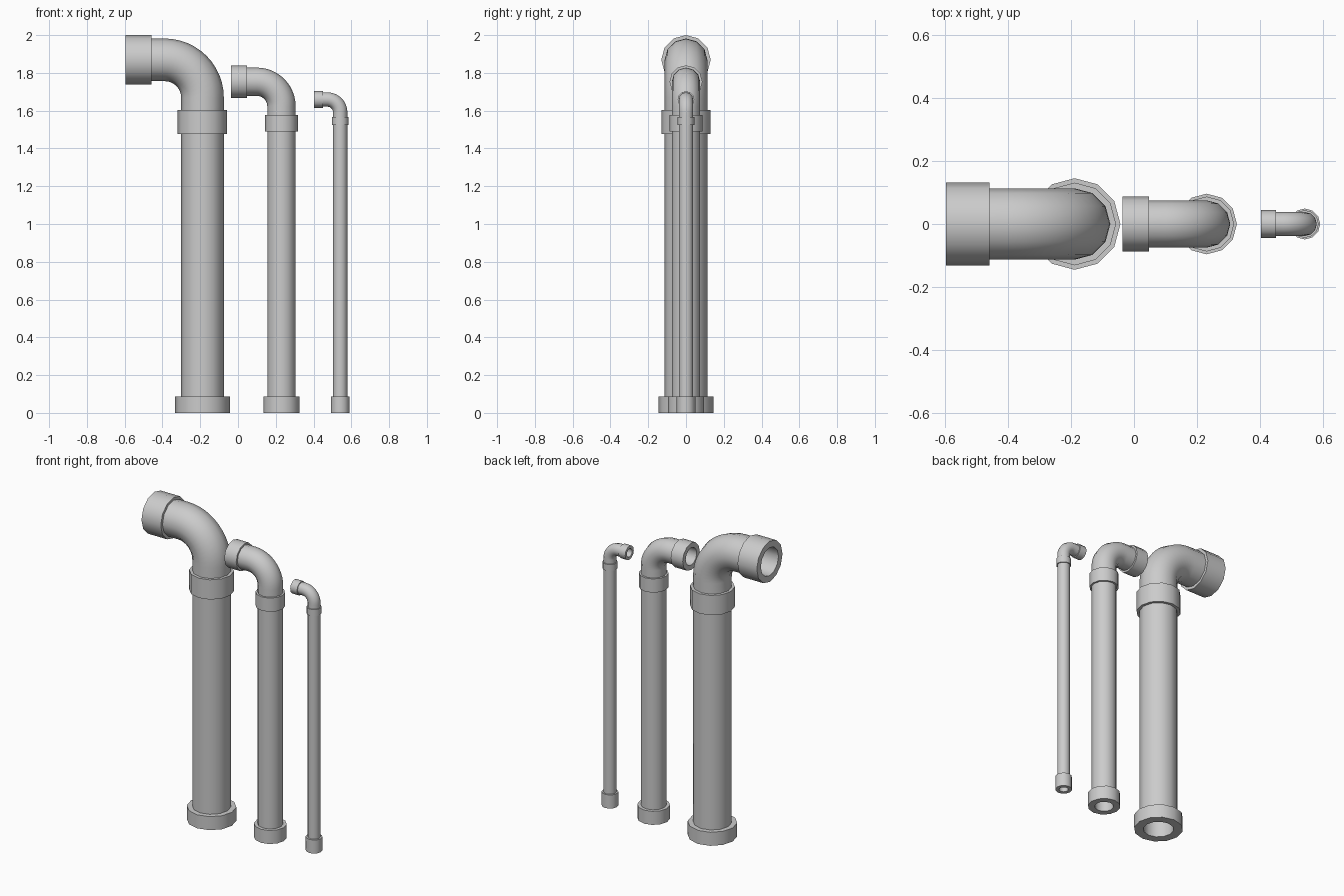
import bpy, bmesh
from math import sin, cos, pi, radians
from mathutils import Vector

SIDES = 12
BEND_STEPS = 12

cube = bpy.data.objects.get("Cube")
if cube:
    bpy.data.objects.remove(cube)

grey = bpy.data.materials.new("pipe grey")
grey.use_nodes = True
colour = (0.6, 0.6, 0.6, 1)
grey.diffuse_color = colour
grey.node_tree.nodes["Principled BSDF"].inputs["Base Color"].default_value = colour


def tube(name, path, outer, inner):
    """Hollow tube swept along (centre, turn angle) stations in the XZ plane."""
    bm = bmesh.new()

    def ring(centre, turn, radius):
        normal = Vector((cos(turn), 0, sin(turn)))
        side = Vector((0, 1, 0))
        return [bm.verts.new(centre + radius * (cos(t) * normal + sin(t) * side))
                for t in (2 * pi * i / SIDES for i in range(SIDES))]

    # Closed loop of rings: up the outside, back down the inside
    rings = [ring(c, a, outer) for c, a in path]
    rings += [ring(c, a, inner) for c, a in reversed(path)]
    for low, high in zip(rings, rings[1:] + rings[:1]):
        for i in range(SIDES):
            j = (i + 1) % SIDES
            bm.faces.new((low[i], low[j], high[j], high[i]))
    bmesh.ops.recalc_face_normals(bm, faces=bm.faces)

    mesh = bpy.data.meshes.new(name)
    bm.to_mesh(mesh)
    bm.free()
    mesh.materials.append(grey)
    obj = bpy.data.objects.new(name, mesh)
    bpy.context.collection.objects.link(obj)
    bpy.ops.object.select_all(action='DESELECT')
    obj.select_set(True)
    bpy.context.view_layer.objects.active = obj
    bpy.ops.object.shade_smooth_by_angle(angle=radians(40))


def pipe(size, x, radius, hole, base_r, collar_r, collar_z, axis_z, bend, mouth_x):
    base_top = 0.087
    low, high = collar_z
    outer_x, inner_x = mouth_x

    def upright(a, b):
        return [(Vector((x, 0, z)), 0) for z in (a, b)]

    # Upright run with its collars
    tube(size + "_base_collar", upright(0, base_top), base_r, hole)
    tube(size + "_pipe", upright(base_top, low), radius, hole)
    tube(size + "_upper_collar", upright(low, high), collar_r, hole)

    # Quarter-turn elbow, straight at both ends
    centre = Vector((x - bend, 0, axis_z - bend))
    path = [(Vector((x, 0, high)), 0)]
    for k in range(BEND_STEPS + 1):
        a = pi / 2 * k / BEND_STEPS
        path.append((centre + bend * Vector((cos(a), 0, sin(a))), a))
    mouth = [(Vector((mx, 0, axis_z)), pi / 2) for mx in (inner_x, outer_x)]
    path.append(mouth[0])
    tube(size + "_elbow", path, radius, hole)

    # Open collar on the outlet
    tube(size + "_outlet_collar", mouth, collar_r, hole)


pipe("large", -0.188, 0.113, 0.09, 0.145, 0.131,
     (1.476, 1.603), 1.869, 0.2, (-0.595, -0.458))
pipe("medium", 0.23, 0.075, 0.056, 0.096, 0.087,
     (1.489, 1.577), 1.753, 0.13, (-0.037, 0.048))
pipe("small", 0.541, 0.038, 0.027, 0.049, 0.044,
     (1.524, 1.566), 1.659, 0.068, (0.402, 0.45))
